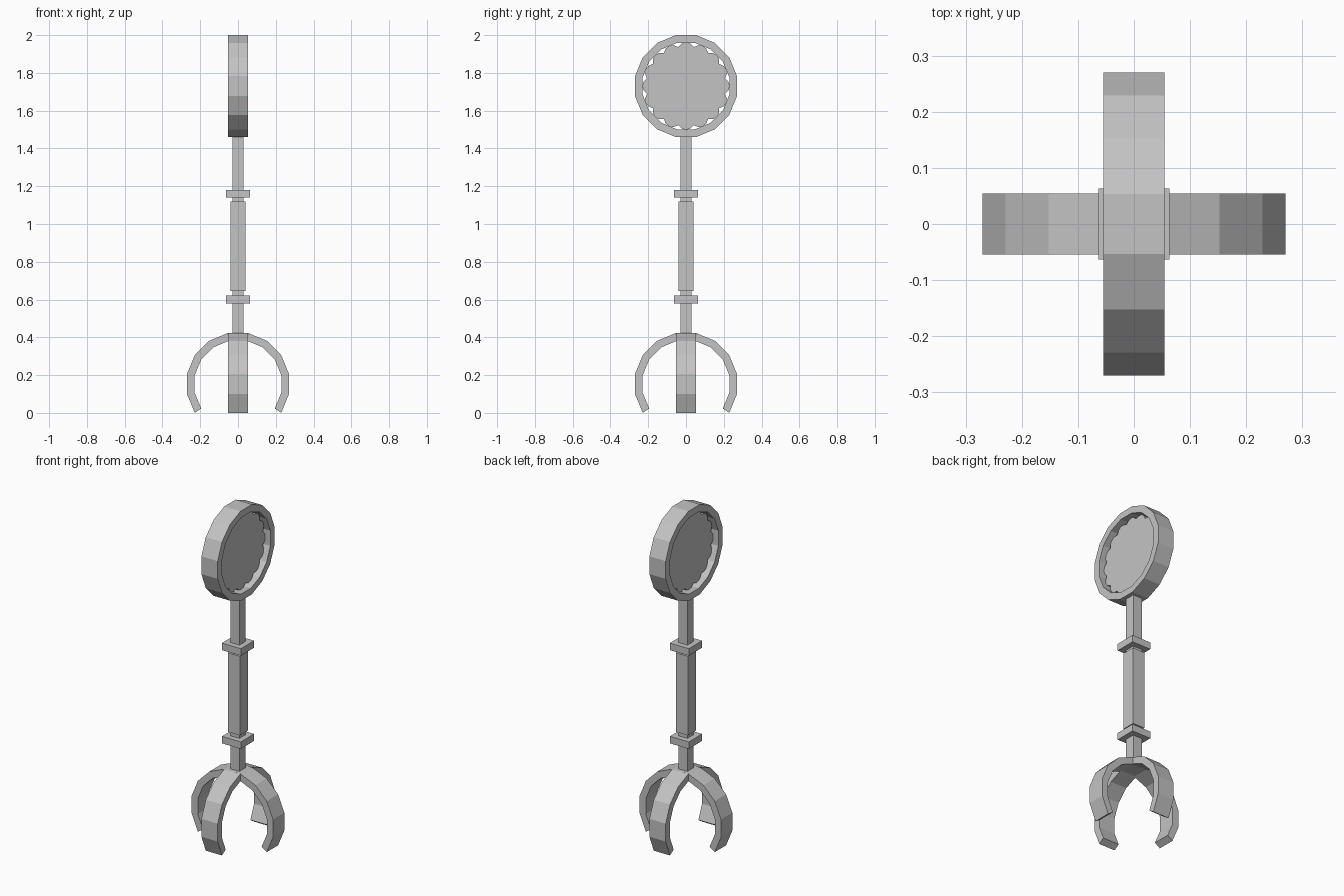
import bpy, bmesh
from math import sin, cos, pi, radians

old = bpy.data.objects.get("Cube")
if old:
    bpy.data.objects.remove(old, do_unlink=True)

grey = bpy.data.materials.new("plain grey")
grey.use_nodes = True
grey.diffuse_color = (0.55, 0.55, 0.55, 1)
grey.node_tree.nodes["Principled BSDF"].inputs["Base Color"].default_value = (0.55, 0.55, 0.55, 1)

SIDES = 16
STEP = 2 * pi / SIDES
OUTER, INNER = 0.275, 0.234
HALF_WIDTH = 0.054
RING_Z, CLAW_Z = 1.73, 0.153


def finish(name, bm):
    bmesh.ops.recalc_face_normals(bm, faces=bm.faces[:])
    mesh = bpy.data.meshes.new(name)
    bm.to_mesh(mesh)
    bm.free()
    mesh.materials.append(grey)
    obj = bpy.data.objects.new(name, mesh)
    bpy.context.collection.objects.link(obj)
    return obj


def block(name, half, bottom, top):
    bm = bmesh.new()
    bmesh.ops.create_cube(bm, size=1)
    for v in bm.verts:
        v.co.x *= 2 * half
        v.co.y *= 2 * half
        v.co.z = top if v.co.z > 0 else bottom
    return finish(name, bm)


def band(name, first, segments, height, turn=0):
    """Faceted band in the YZ plane; a full count of segments closes it."""
    bm = bmesh.new()
    closed = segments == SIDES
    loops = []
    for i in range(segments + (not closed)):
        a = first + i * STEP
        loops.append([bm.verts.new((x, r * cos(a), r * sin(a))) for r, x in
                      ((OUTER, -HALF_WIDTH), (OUTER, HALF_WIDTH),
                       (INNER, HALF_WIDTH), (INNER, -HALF_WIDTH))])
    for i in range(segments):
        a, b = loops[i], loops[(i + 1) % len(loops)]
        for k in range(4):
            n = (k + 1) % 4
            bm.faces.new((a[k], a[n], b[n], b[k]))
    if not closed:
        bm.faces.new(loops[0])
        bm.faces.new(loops[-1])
    obj = finish(name, bm)
    obj.location.z = height
    obj.rotation_euler.z = turn
    return obj


def scalloped_disc(name, half, height):
    """Disc with a lobe on each flat of the ring and a notch at each corner."""
    bm = bmesh.new()
    radii = (0.211, 0.226, 0.231, 0.226)
    rim = []
    for i in range(SIDES * 4):
        a = STEP / 2 + i * STEP / 4
        r = radii[i % 4]
        rim.append(bm.verts.new((-half, r * cos(a), r * sin(a))))
    face = bm.faces.new(rim)
    new = bmesh.ops.extrude_face_region(bm, geom=[face], use_keep_orig=True)
    for v in new["geom"]:
        if isinstance(v, bmesh.types.BMVert):
            v.co.x = half
    obj = finish(name, bm)
    obj.location.z = height
    return obj


# Head
band("head_ring", STEP / 2, SIDES, RING_Z)
scalloped_disc("head_disc", 0.02, RING_Z)

# Handle
block("shaft", 0.03, 0.4, 1.475)
block("grip", 0.04, 0.645, 1.12)
for name, z in (("lower_collar", 0.6), ("upper_collar", 1.16)):
    block(name, 0.063, z - 0.021, z + 0.021)

# Crossed claws, open at the bottom
for name, turn in (("side_claws", pi / 2), ("front_back_claws", 0)):
    band(name, radians(-33.75), 11, CLAW_Z, turn)
